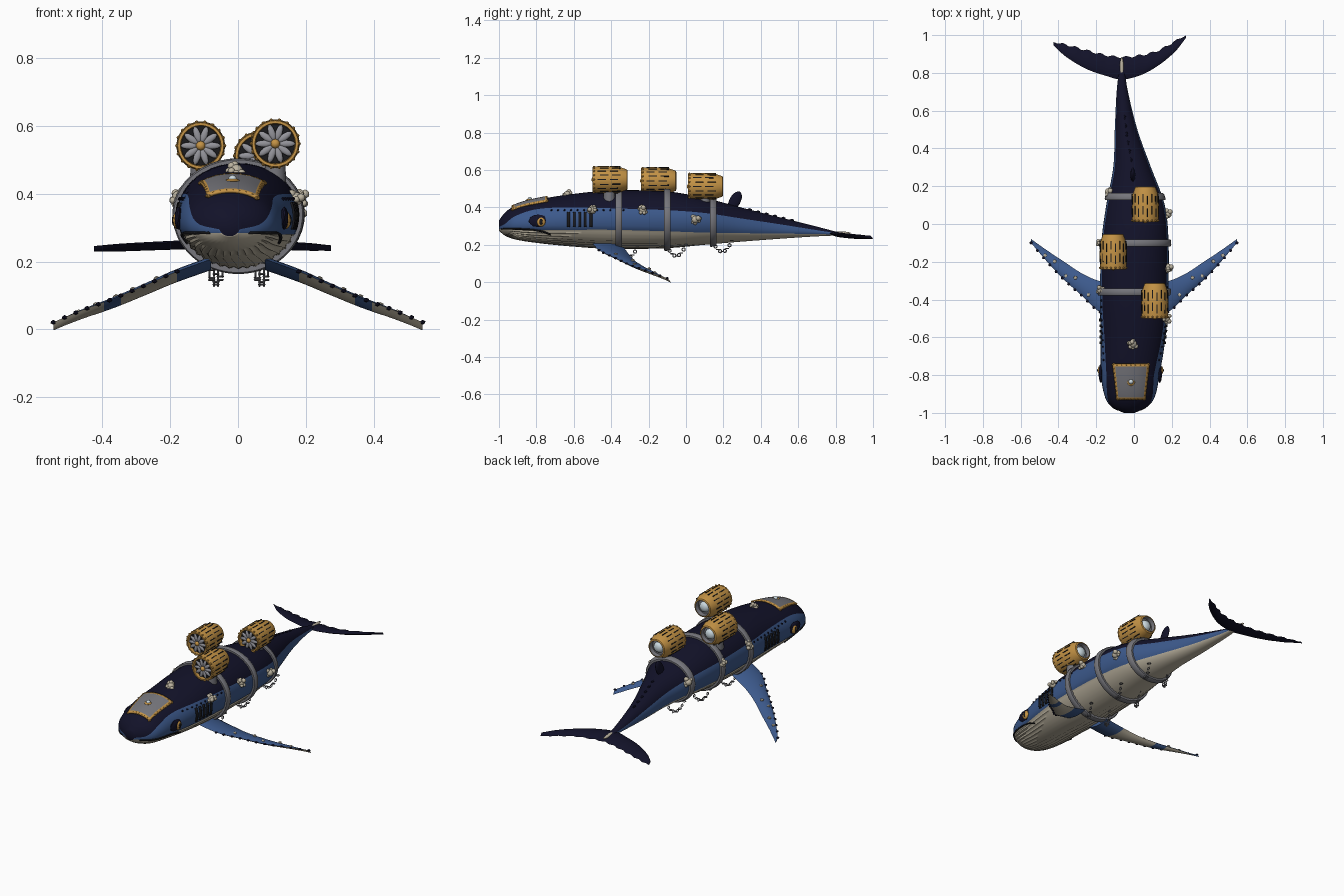
import bpy, bmesh, math, random
from mathutils import Matrix, Vector

random.seed(4)
if "Cube" in bpy.data.objects:
    bpy.data.objects.remove(bpy.data.objects["Cube"])

COLOURS = {
    "navy": (.006, .006, .022), "blue": (.045, .1, .26), "cream": (.5, .45, .35),
    "gold": (.55, .29, .06), "grey": (.18, .18, .2), "steel": (.3, .3, .33),
    "black": (.01, .01, .012), "glass": (.6, .7, .75),
}
MATS, ID = [], {}
for label, rgb in COLOURS.items():
    m = bpy.data.materials.new(label)
    m.use_nodes = True
    m.diffuse_color = (*rgb, 1)
    m.node_tree.nodes["Principled BSDF"].inputs["Base Color"].default_value = (*rgb, 1)
    ID[label] = len(MATS)
    MATS.append(m)


def finish(name, bm, thickness=0, angle=40):
    bmesh.ops.recalc_face_normals(bm, faces=bm.faces)
    mesh = bpy.data.meshes.new(name)
    for f in bm.faces:
        f.smooth = True
    bm.to_mesh(mesh)
    bm.free()
    mesh.set_sharp_from_angle(angle=math.radians(angle))
    for m in MATS:
        mesh.materials.append(m)
    ob = bpy.data.objects.new(name, mesh)
    bpy.context.collection.objects.link(ob)
    if thickness:
        mod = ob.modifiers.new("thickness", "SOLIDIFY")
        mod.thickness, mod.offset = thickness, 0
    return ob


def paint(verts, colour):
    for f in {f for v in verts for f in v.link_faces}:
        f.material_index = ID[colour]


def place(loc, scale=(1, 1, 1)):
    return Matrix.Translation(loc) @ Matrix.Diagonal((*scale, 1))


def ball(bm, matrix, colour, detail=2):
    paint(bmesh.ops.create_icosphere(bm, subdivisions=detail, radius=1, matrix=matrix)["verts"], colour)


def box(bm, matrix, colour):
    paint(bmesh.ops.create_cube(bm, size=1, matrix=matrix)["verts"], colour)


def loft(bm, rings, colour_of, caps=True, closed=False):
    vr = [[bm.verts.new(p) for p in r] for r in rings]
    n = len(vr[0])
    for i in range(len(vr) if closed else len(vr) - 1):
        for j in range(n):
            a, b = vr[i], vr[(i + 1) % len(vr)]
            f = bm.faces.new((a[j], a[(j + 1) % n], b[(j + 1) % n], b[j]))
            f.material_index = ID[colour_of(i, j)]
    if caps and not closed:
        for k, r in ((0, vr[0]), (len(vr) - 2, vr[-1])):
            bm.faces.new(r).material_index = ID[colour_of(k, n // 2)]


def lathe(bm, profile, matrix, colour_of, seg=28, closed=False):
    ring = [(math.cos(k * math.tau / seg), math.sin(k * math.tau / seg)) for k in range(seg)]
    loft(bm, [[matrix @ Vector((r * c, r * s, h)) for c, s in ring] for r, h in profile],
         colour_of, closed=closed)


def curve(rows, t):
    """Smooth interpolation of table rows keyed by their first column."""
    last = len(rows) - 1
    i = max([j for j in range(last) if rows[j][0] <= t] or [0])
    a, b = rows[i], rows[i + 1]
    d = b[0] - a[0]
    u = (t - a[0]) / d

    def slope(j, k):
        p, q = rows[max(j - 1, 0)], rows[min(j + 1, last)]
        return (q[k] - p[k]) / (q[0] - p[0]) * d
    return [a[k] * (1 + 2 * u) * (1 - u) ** 2 + slope(i, k) * u * (1 - u) ** 2
            + b[k] * u * u * (3 - 2 * u) + slope(i + 1, k) * u * u * (u - 1)
            for k in range(1, len(a))]


# Body stations: y, centre x, half width, bottom, widest z, top, lip line, back line
BODY = [(-1, -.025, .03, .275, .3, .33, .285, .295), (-.97, -.025, .09, .25, .305, .37, .285, .31),
        (-.92, -.022, .13, .23, .31, .405, .283, .35), (-.8, -.02, .155, .21, .32, .44, .28, .39),
        (-.6, -.005, .172, .19, .335, .472, .28, .4), (-.4, 0, .18, .178, .34, .49, .28, .395),
        (-.1, .005, .178, .182, .34, .485, .272, .385), (.1, .008, .155, .2, .33, .45, .265, .37),
        (.3, -.01, .1, .217, .3, .398, .262, .34), (.5, -.042, .06, .232, .28, .347, .26, .31),
        (.7, -.062, .03, .245, .268, .297, .257, .278), (.82, -.065, .014, .25, .257, .265, .255, .26)]
BELLY, SIDE, BACK = 16, 5, 8


def section(y, off=0, pleat=0):
    cx, w, bot, zc, top, lip, line = curve(BODY, y)

    def ang(z):
        return math.asin(max(-1, min(1, (z - zc) / (top - zc if z > zc else zc - bot))))
    stops = [-math.pi / 2, ang(lip), ang(line), math.pi / 2]
    angles = [stops[b] + (stops[b + 1] - stops[b]) * k / n
              for b, n in enumerate((BELLY, SIDE, BACK)) for k in range(n)] + [stops[-1]]
    half = []
    for k, t in enumerate(angles):
        o = off - (pleat if k % 2 and k < BELLY else 0)
        h = (top - zc if t > 0 else zc - bot) + o
        half.append(((w + o) * math.cos(t), y, zc + h * math.sin(t)))
    return [(cx + x, y, z) for x, y, z in half] + [(cx - x, y, z) for x, y, z in half[-2:0:-1]]


def top_z(x, y):
    cx, w, bot, zc, top = curve(BODY, y)[:5]
    return zc + (top - zc) * math.sqrt(max(0, 1 - ((x - cx) / w) ** 2))


def side_x(y, z, s):
    cx, w, bot, zc, top = curve(BODY, y)[:5]
    v = (z - zc) / (top - zc if z > zc else zc - bot)
    return cx + s * w * math.sqrt(max(0, 1 - v * v))


def body_colour(i, j):
    k = min(j, 2 * (BELLY + SIDE + BACK) - 1 - j)
    return "cream" if k < BELLY else "blue" if k < BELLY + SIDE else "navy"


bm = bmesh.new()
ys = [-1 + 1.82 * (i / 64) ** 1.5 for i in range(65)]
loft(bm, [section(y, 0, .006 * max(0, min(1, (y + 1) * 12, (.1 - y) * 3))) for y in ys], body_colour)
finish("body", bm, angle=60)


def patch(bm, point, nu, nv, colour_of):
    grid = [[bm.verts.new(point(u / nu, v / nv)) for v in range(nv + 1)] for u in range(nu + 1)]
    for u in range(nu):
        for v in range(nv):
            f = bm.faces.new((grid[u][v], grid[u + 1][v], grid[u + 1][v + 1], grid[u][v + 1]))
            f.material_index = ID[colour_of(u, v)]


# Head hatch with gilded rim, rivets and a dome light
def hatch_point(u, v):
    y = -.93 + .19 * v
    x = -.016 + (u - .5) * (.15 + .045 * v)
    return x, y, top_z(x, y) + .006


bm = bmesh.new()
patch(bm, hatch_point, 14, 14, lambda u, v: "gold" if u in (0, 13) or v in (0, 13) else "grey")
finish("head_hatch", bm, .008)
bm = bmesh.new()
for k in range(9):
    e = k / 8
    for u, v in ((e, .03), (e, .97), (.03, e), (.97, e)):
        ball(bm, place(hatch_point(u, v), (.006,) * 3), "gold", 1)
ball(bm, place(hatch_point(.5, .5), (.022, .022, .008)), "gold")
ball(bm, place(hatch_point(.5, .5), (.014, .014, .018)), "glass")
finish("hatch_fittings", bm)

# Eyes, gill slots, mouth line and side rivets
for s, tag in ((1, "left"), (-1, "right")):
    def on_side(y, z, out=.002):
        return side_x(y, z, s) + s * out, y, z
    bm = bmesh.new()
    for i in range(5):
        y0 = -.635 + .03 * i
        patch(bm, lambda u, v: on_side(y0 + .014 * u, .295 + .08 * v), 2, 8, lambda u, v: "black")
    patch(bm, lambda u, v: on_side(-.985 + .26 * u, .282 - .03 * u ** 4 + .006 * v), 20, 1,
          lambda u, v: "black")
    finish(tag + "_gills_and_mouth", bm, .007)
    bm = bmesh.new()
    ball(bm, place(on_side(-.79, .328, 0), (.012, .052, .034)), "navy")
    ball(bm, place(on_side(-.775, .322, .004), (.012, .024, .026)), "gold")
    ball(bm, place(on_side(-.775, .322, .012), (.007, .009, .017)), "black")
    finish(tag + "_eye", bm)
    bm = bmesh.new()
    for i in range(12):
        y = -.72 + .035 * i
        ball(bm, place(on_side(y, .385, .001), (.006,) * 3), "navy", 1)
    finish(tag + "_side_rivets", bm)


# Flippers and tail: lens-shaped sections along the span
def wing(name, rows, s, tilt, colour_of, steps=28, chord=8, scallop=0):
    bm, rings, edge = bmesh.new(), [], []
    for i in range(steps + 1):
        x = rows[0][0] + (rows[-1][0] - rows[0][0]) * i / steps
        y0, y1, z, th = curve(rows, x)
        y1 -= scallop * (1 + math.sin(i * 1.5)) * min(1, (y1 - y0) * 15)
        ring = []
        for k in range(2 * chord):
            c = 1 - abs(k / chord - 1)
            lens = th * math.sin(math.pi * c) ** .7 if 0 < c < 1 else 0
            ring.append((s * x, y0 + (y1 - y0) * c, z + tilt * (.5 - c) + (lens if k < chord else -lens)))
        rings.append(ring)
        edge.append(ring[0])
    loft(bm, rings, lambda i, j: colour_of(i / steps, j < chord))
    finish(name, bm, angle=60)
    return edge


FLIPPER = [(.08, -.5, -.33, .195, .018), (.19, -.46, -.3, .155, .017), (.27, -.385, -.265, .12, .015),
           (.37, -.295, -.2, .078, .013), (.46, -.2, -.14, .045, .01), (.545, -.1, -.08, .009, .003)]


def flipper_colour(t, upper):
    return "blue" if upper or t < .2 or .54 < t < .66 else "cream"


for s, tag in ((1, "left"), (-1, "right")):
    edge = wing(tag + "_flipper", FLIPPER, s, .024, flipper_colour)
    bm = bmesh.new()
    for p in edge[6::2]:
        ball(bm, place(p, (.009, .009, .007)), "navy", 1)
    for x, c in ((.24, .3), (.31, .6), (.36, .3), (.42, .6), (.47, .4)):
        y0, y1, z, th = curve(FLIPPER, x)
        ball(bm, place((s * x, y0 + (y1 - y0) * c, z + th), (.011, .011, .009)), "cream", 1)
    finish(tag + "_flipper_knobs", bm)

FLUKE = [(-.425, .945, .965, .238, .004), (-.36, .885, .955, .241, .009), (-.25, .82, .925, .246, .011),
         (-.15, .785, .9, .25, .012), (-.065, .765, .89, .253, .013), (.04, .79, .9, .25, .012),
         (.13, .84, .925, .247, .011), (.22, .915, .975, .243, .009), (.275, .985, 1, .24, .004)]
wing("tail_flukes", FLUKE, 1, .016, lambda t, upper: "navy", steps=44, scallop=.006)
bm = bmesh.new()
ball(bm, place((-.065, .825, .262), (.011, .06, .009)), "cream")
finish("tail_crest", bm)

# Dorsal fin and ridge bumps
bm = bmesh.new()
ball(bm, place((-.006, .262, .435)) @ Matrix.Rotation(-.5, 4, "X") @ place((0, 0, 0), (.013, .03, .055)),
     "navy", 3)
for i in range(6):
    y = .34 + .045 * i
    cx = curve(BODY, y)[0]
    ball(bm, place((cx, y, top_z(cx, y)), (.008, .014, .008)), "navy", 1)
finish("dorsal_fin", bm)

# Straps round the body, each with hanging chains
AXLE = Matrix.Rotation(-math.pi / 2, 4, "X")
for n, y in enumerate((-.36, -.1, .145)):
    bm = bmesh.new()
    loft(bm, [section(y + d, o) for d, o in ((-.018, -.01), (-.018, .01), (-.012, .014),
                                             (.012, .014), (.018, .01), (.018, -.01))],
         lambda i, j: "grey", closed=True)
    finish("strap_%d" % n, bm)
    bm = bmesh.new()
    wire = [(.0085 + .003 * math.cos(a), .003 * math.sin(a)) for a in (0, 1.57, 3.14, 4.71)]
    for x in (-.065, .07):
        for i in range(9):
            t = i / 8
            drop = .055 * (1 - (2 * t - 1) ** 2)
            loc = (x + .05 * (t - .5), y + .1 * t, curve(BODY, y + .1 * t)[2] + .01 - drop)
            spin = Matrix.Rotation(math.pi / 2 * (i % 2), 4, "Y")
            lathe(bm, wire, place(loc) @ spin, lambda i, j: "grey", 10, True)
    finish("chains_%d" % n, bm)

# Turbines: slotted barrel, fan, hub, rivets, rear lens and mount
BARREL = [(.004, .02), (.058, .02), (.06, 0), (.068, 0), (.071, .02), (.072, .08), (.07, .14),
          (.054, .185), (.046, .188), (.042, .165), (.004, .165)]
for n, (x, y, z) in enumerate(((.11, -.5, .548), (-.11, -.24, .542), (.06, .01, .512))):
    M = place((x, y, z)) @ AXLE
    bm = bmesh.new()
    lathe(bm, BARREL, M, lambda i, j: "black" if i < 1 else "grey" if i > 7 else "gold")
    for k in range(18):
        R = M @ Matrix.Rotation(k * math.tau / 18, 4, "Z")
        for h in (.05, .115):
            box(bm, R @ place((.071, 0, h + .012 * (k % 2)), (.005, .005, .045)), "black")
        ball(bm, R @ place((.07, 0, .008), (.006, .006, .006)), "gold", 1)
    finish("turbine_barrel_%d" % n, bm)
    bm = bmesh.new()
    for k in range(10):
        R = M @ Matrix.Rotation(k * math.tau / 10, 4, "Z")
        ball(bm, R @ place((.034, 0, .01), (.025, .0105, .006)), "steel")
    ball(bm, M @ place((0, 0, .006), (.014, .014, .012)), "gold")
    ball(bm, M @ place((0, 0, .165), (.032, .032, .02)), "glass")
    finish("turbine_fan_%d" % n, bm)
    bm = bmesh.new()
    foot = top_z(x, y + .09) - .03
    lathe(bm, [(.032, foot), (.03, z - .05)], place((x, y + .09, 0)), lambda i, j: "grey", 14)
    finish("turbine_mount_%d" % n, bm)

# Barnacle clusters on the flanks and crown
SPOTS = [(1, -.5, .385), (1, -.23, .385), (1, .05, .335), (-1, -.35, .39), (-1, .17, .35), (-1, -.1, .37)]
bm = bmesh.new()
for p in [(side_x(y, z, s) + s * .006, y, z) for s, y, z in SPOTS] + [(-.005, -.635, top_z(0, -.635))]:
    for k in range(9):
        d = Vector([random.uniform(-1, 1) for axis in "xyz"]).normalized() * .021
        r = random.uniform(.009, .014)
        ball(bm, place(Vector(p) + d, (r, r, r)), "cream", 2)
    ball(bm, place(p, (.02,) * 3), "cream")
finish("barnacles", bm)
